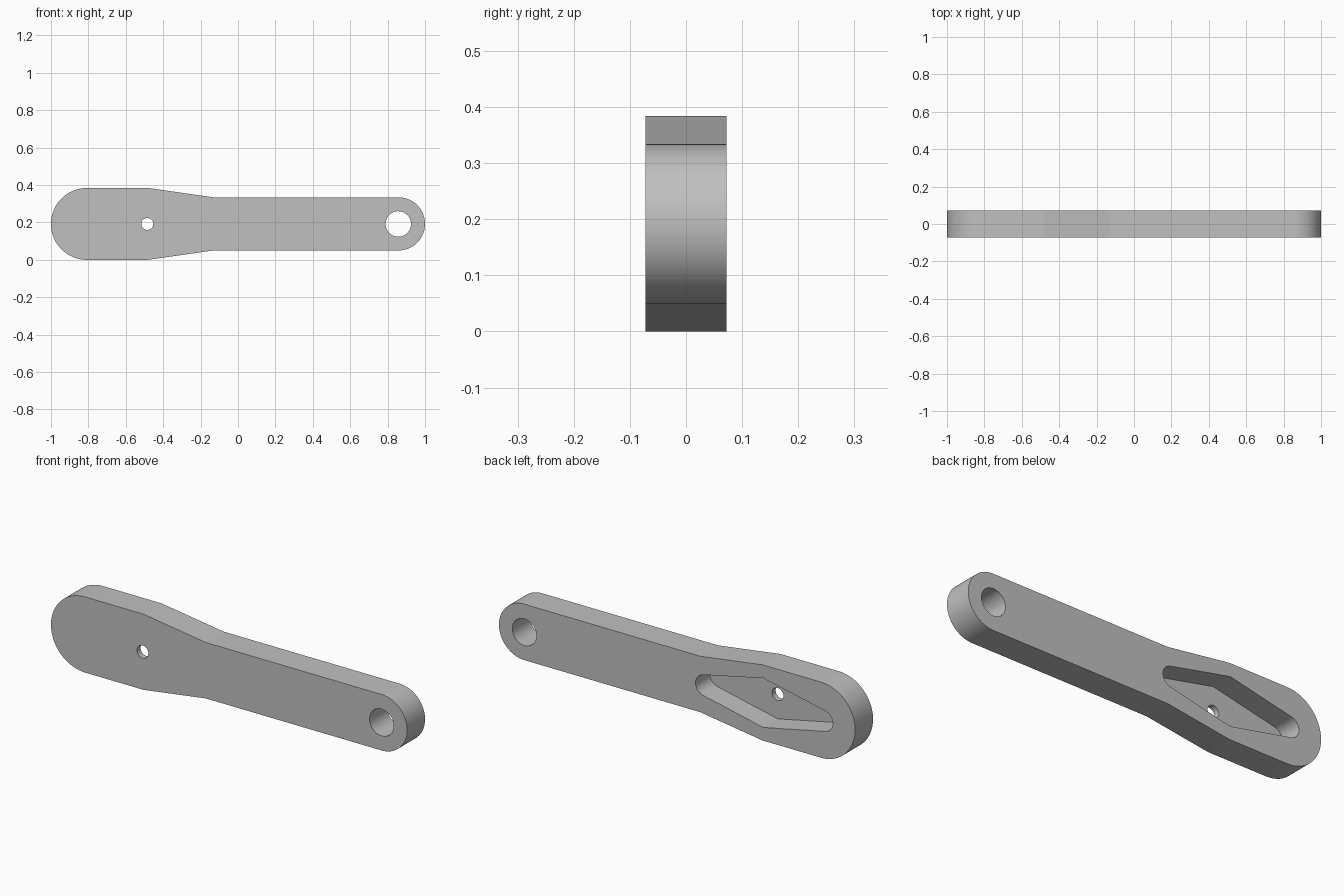
import bpy, math

if "Cube" in bpy.data.objects:
    bpy.data.objects.remove(bpy.data.objects["Cube"])

CZ = 0.192      # height of the arm's long axis
HALF = 0.072    # half thickness

grey = bpy.data.materials.new("light grey")
grey.diffuse_color = (0.53, 0.53, 0.53, 1)
grey.use_nodes = True
grey.node_tree.nodes["Principled BSDF"].inputs["Base Color"].default_value = grey.diffuse_color


def arc(cx, r, a0, a1, n):
    """Points on an arc around the long axis, angles in degrees."""
    return [(cx + r * math.cos(math.radians(a0 + (a1 - a0) * i / n)),
             CZ + r * math.sin(math.radians(a0 + (a1 - a0) * i / n)))
            for i in range(n + 1)]


def prism(name, pts, y0, y1):
    """Extrude an x-z outline from y0 to y1."""
    n = len(pts)
    verts = [(x, y0, z) for x, z in pts] + [(x, y1, z) for x, z in pts]
    faces = [tuple(range(n)), tuple(reversed(range(n, 2 * n)))]
    faces += [(i, i + n, (i + 1) % n + n, (i + 1) % n) for i in range(n)]
    mesh = bpy.data.meshes.new(name)
    mesh.from_pydata(verts, [], faces)
    mesh.materials.append(grey)
    obj = bpy.data.objects.new(name, mesh)
    bpy.context.collection.objects.link(obj)
    return obj


# Arm outline: small round end, taper, large round end
outline = (arc(0.858, 0.142, -90, 90, 48)
           + [(-0.13, CZ + 0.142), (-0.48, CZ + 0.192)]
           + arc(-0.808, 0.192, 90, 270, 48)
           + [(-0.48, CZ - 0.192), (-0.13, CZ - 0.142)])
arm = prism("lever_arm", outline, -HALF, HALF)

# Diamond-shaped pocket with rounded tips, open at the back
R, CORNER = 0.053, 0.125
pocket = (arc(-0.157, R, -78, 78, 24) + [(-0.485, CZ + CORNER)]
          + arc(-0.822, R, 102, 258, 24) + [(-0.485, CZ - CORNER)])
cutters = [
    prism("pocket_cutter", pocket, HALF - 0.115, HALF + 0.1),
    prism("pivot_hole_cutter", arc(0.857, 0.068, 0, 352.5, 47), -0.2, 0.2),
    prism("screw_hole_cutter", arc(-0.485, 0.032, 0, 348.75, 31), -0.2, 0.2),
]

# Cut the pocket and both through holes
bpy.context.view_layer.objects.active = arm
arm.select_set(True)
for c in cutters:
    mod = arm.modifiers.new(c.name, 'BOOLEAN')
    mod.operation = 'DIFFERENCE'
    mod.solver = 'EXACT'
    mod.object = c
    bpy.ops.object.modifier_apply(modifier=mod.name)
for c in cutters:
    bpy.data.objects.remove(c, do_unlink=True)

# Smooth the round ends and hole walls, keep the rims sharp
bpy.ops.object.shade_smooth_by_angle(angle=math.radians(7))
